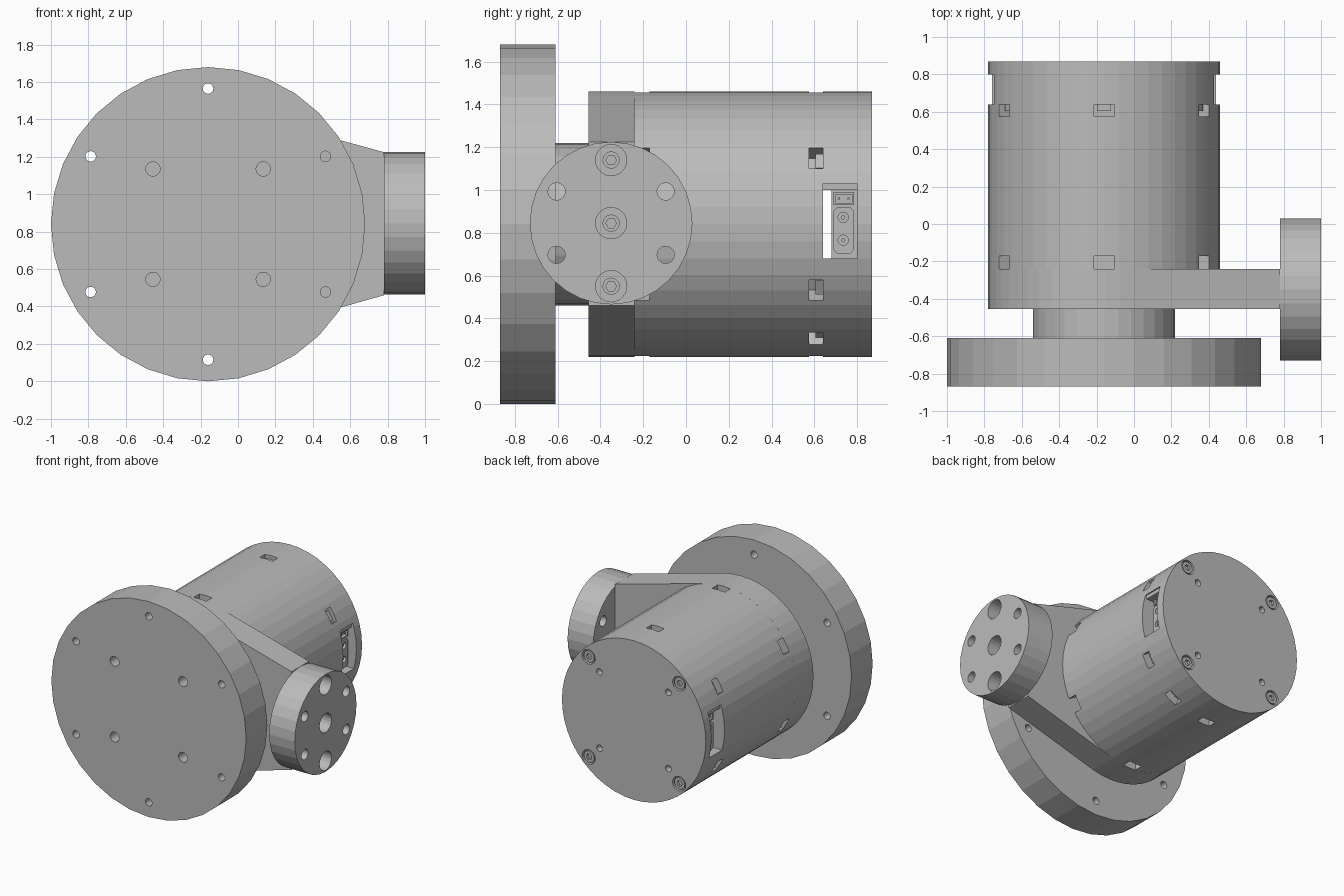
import bpy, bmesh
from math import sin, cos, radians, tau, pi

if "Cube" in bpy.data.objects:
    bpy.data.objects.remove(bpy.data.objects["Cube"])

grey = bpy.data.materials.new("plain grey")
grey.use_nodes = True
COLOUR = (0.5, 0.5, 0.5, 1)
grey.diffuse_color = COLOUR
grey.node_tree.nodes["Principled BSDF"].inputs["Base Color"].default_value = COLOUR

CX, CZ = -0.16, 0.84      # main axis
HY, HZ = -0.35, 0.845     # side hub axis
R = 0.62                  # body radius


def circle(u, v, r, n=24):
    return [(u + r * cos(tau * i / n), v + r * sin(tau * i / n)) for i in range(n)]


def rect(u0, u1, v0, v1):
    return [(u0, v0), (u1, v0), (u1, v1), (u0, v1)]


def tangent_rect(deg, r0, r1, width):
    """Rectangle in the x-z plane lying along a radius of the body."""
    a = radians(deg)
    return [(CX + r * cos(a) - t * sin(a), CZ + r * sin(a) + t * cos(a))
            for r, t in ((r0, -width / 2), (r1, -width / 2), (r1, width / 2), (r0, width / 2))]


def make(name, pieces):
    """Object from extruded outlines, each given as (outline, axis, low, high)."""
    bm = bmesh.new()
    for outline, axis, lo, hi in pieces:
        def place(u, v, t):
            return (t, u, v) if axis == "X" else (u, t, v)
        a = [bm.verts.new(place(u, v, lo)) for u, v in outline]
        b = [bm.verts.new(place(u, v, hi)) for u, v in outline]
        bm.faces.new(a)
        bm.faces.new(b[::-1])
        for i in range(len(a)):
            j = (i + 1) % len(a)
            bm.faces.new((a[j], a[i], b[i], b[j]))
    bmesh.ops.recalc_face_normals(bm, faces=bm.faces)
    mesh = bpy.data.meshes.new(name)
    bm.to_mesh(mesh)
    bm.free()
    mesh.materials.append(grey)
    obj = bpy.data.objects.new(name, mesh)
    bpy.context.scene.collection.objects.link(obj)
    return obj


def cut(obj, pieces):
    """Subtract the extruded outlines from the object."""
    cutter = make("cutter", pieces)
    cutter.hide_render = True
    mod = obj.modifiers.new("cut", "BOOLEAN")
    mod.operation, mod.solver, mod.object = "DIFFERENCE", "EXACT", cutter
    bpy.context.view_layer.objects.active = obj
    bpy.ops.object.modifier_apply(modifier=mod.name)
    bpy.data.objects.remove(cutter)


def square(a):
    return [(CX + sx * a, CZ + sz * a) for sx in (-1, 1) for sz in (-1, 1)]


# Mounting flange with a ring of through holes and four blind holes
flange = make("mounting_flange", [(circle(CX, CZ, 0.84, 32), "Y", -0.87, -0.61)])
ring = [(CX + 0.725 * cos(radians(d)), CZ + 0.725 * sin(radians(d))) for d in range(30, 390, 60)]
cut(flange, [(circle(u, v, 0.028), "Y", -0.9, -0.5) for u, v in ring]
    + [(circle(u, v, 0.038), "Y", -0.9, -0.69) for u, v in square(0.295)])

make("neck", [(circle(CX, CZ, 0.38, 32), "Y", -0.61, -0.45)])

# Front housing running tangentially into the side arm
arc = [radians(75 + 210 * i / 30) for i in range(31)]
outline = [(CX + R * cos(a), CZ + R * sin(a)) for a in arc] + [(0.78, 0.46), (0.78, 1.225)]
make("front_housing_and_arm", [(outline, "Y", -0.455, -0.24)])

# Side hub: three counterbored screws and four through holes
hub = make("side_hub", [(circle(HY, HZ, 0.38, 32), "X", 0.78, 1.0)])
bores = [(HY, HZ + dz) for dz in (-0.295, 0, 0.295)]
side_holes = [(HY + dy, HZ + dz) for dy in (-0.255, 0.255) for dz in (-0.148, 0.148)]
cut(hub, [(circle(u, v, 0.073), "X", 0.87, 1.1) for u, v in bores]
    + [(circle(u, v, 0.04), "X", 0.7, 1.1) for u, v in side_holes])
hub_screws = make("hub_screws", [(circle(u, v, 0.04), "X", 0.86, 0.9) for u, v in bores])
cut(hub_screws, [(circle(u, v, 0.025, 6), "X", 0.875, 1.0) for u, v in bores])

# Sleeve with slots at both ends and clips in the rear slots
sleeve = make("body_sleeve", [(circle(CX, CZ, R, 48), "Y", -0.24, 0.64)])
front_angles = list(range(30, 390, 60))
rear_angles = front_angles + [-60]
cut(sleeve, [(tangent_rect(d, 0.54, 0.7, 0.11), "Y", -0.26, -0.17) for d in front_angles]
    + [(tangent_rect(d, 0.52, 0.7, 0.11), "Y", 0.575, 0.66) for d in rear_angles])
make("rear_clips", [(tangent_rect(d, 0.5, 0.59, 0.075), "Y", 0.605, 0.645) for d in rear_angles])

# Rear cap with a window running across it, screw recesses and small holes
cap = make("rear_cap", [(circle(CX, CZ, R, 48), "Y", 0.64, 0.87)])
corners = square(0.39)
cut(cap, [(rect(0.6, 0.8, 0.68, 1.03), "X", -1, 1)]
    + [(circle(u, v, 0.056), "Y", 0.835, 0.9) for u, v in corners]
    + [(circle(u, v, 0.025), "Y", 0.82, 0.9) for u, v in square(0.297)])
cap_screws = make("cap_screws", [(circle(u, v, 0.045), "Y", 0.83, 0.865) for u, v in corners])
cut(cap_screws, [(circle(u, v, 0.024, 6), "Y", 0.845, 0.9) for u, v in corners])

# Connector in the window on each side
for side, label in ((1, "left"), (-1, "right")):
    def span(near, far):
        return sorted((CX + side * near, CX + side * far))
    make(label + "_connector_bracket", [(rect(0.64, 0.8, 1.0, 1.03), "X", *span(0.3, 0.58)),
                                        (rect(0.68, 0.8, 0.68, 1.0), "X", *span(0.3, 0.52))])
    small = make(label + "_small_socket", [(rect(0.69, 0.785, 0.93, 0.99), "X", *span(0.51, 0.56))])
    cut(small, [(rect(0.7, 0.775, 0.94, 0.98), "X", *span(0.53, 0.7))])
    big_outline = [(0.69, 0.72), (0.71, 0.7), (0.765, 0.7), (0.785, 0.72),
                   (0.785, 0.9), (0.765, 0.92), (0.71, 0.92), (0.69, 0.9)]
    big = make(label + "_large_socket", [(big_outline, "X", *span(0.51, 0.56))])
    cut(big, [(circle(0.735, z, 0.024), "X", *span(0.53, 0.7)) for z in (0.765, 0.872)])
    make(label + "_contact_pins",
         [(circle(0.735, z, 0.01, 12), "X", *span(0.52, 0.55)) for z in (0.765, 0.872)]
         + [(circle(y, 0.96, 0.006, 8), "X", *span(0.52, 0.55)) for y in (0.715, 0.76)])
